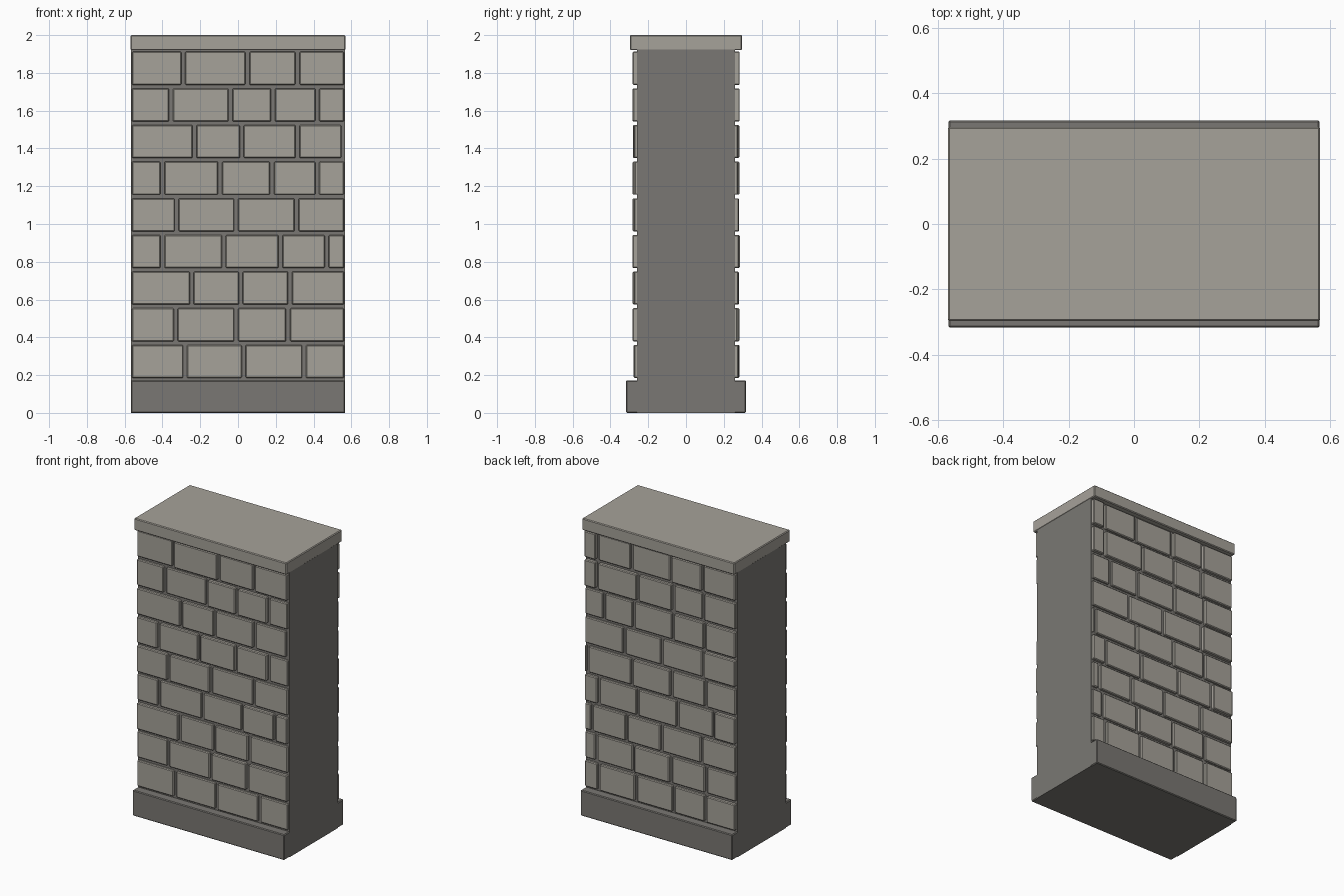
import bpy
import random

random.seed(4)
if "Cube" in bpy.data.objects:
    bpy.data.objects.remove(bpy.data.objects["Cube"], do_unlink=True)


def make_material(name, color):
    mat = bpy.data.materials.new(name)
    mat.use_nodes = True
    mat.diffuse_color = color
    mat.node_tree.nodes["Principled BSDF"].inputs["Base Color"].default_value = color
    return mat


light_stone = make_material("light_stone", (0.38, 0.36, 0.32, 1))
dark_stone = make_material("dark_stone", (0.195, 0.187, 0.172, 1))


def box(name, x, y, z, mat, bevel=0.0):
    """Box spanning the given (low, high) ranges, with optional chamfered edges."""
    ranges = (x, y, z)
    bpy.ops.mesh.primitive_cube_add(size=1, location=[sum(r) / 2 for r in ranges])
    obj = bpy.context.object
    obj.name = name
    obj.scale = [max(r) - min(r) for r in ranges]
    bpy.ops.object.transform_apply(location=False, rotation=False, scale=True)
    obj.data.materials.append(mat)
    if bevel:
        mod = obj.modifiers.new("chamfer", "BEVEL")
        mod.width = bevel
        mod.segments = 1
    return obj


half = 0.567        # half the wall width
core = 0.26         # half the core depth
width = (-half, half)

# Core, plinth and coping
box("wall_core", width, (-core, core), (0, 1.925), dark_stone)
box("plinth", width, (-0.317, 0.317), (0, 0.172), dark_stone, 0.005)
box("coping", (-half - 0.002, half + 0.002), (-0.297, 0.297), (1.92, 2), light_stone, 0.005)

# Upright joints of each course in hundredths, from the bottom up
front_joints = [
    (-28, 3, 35), (-33, -1, 26.5), (-24.5, 1.5, 27.5),
    (-40, -7.5, 22.5, 47), (-32.5, -1, 31), (-40, -9.5, 18, 42),
    (-23, 2, 31.5, 55.7), (-35.5, -4, 18.5, 42), (-29, 5, 31.5),
]
back_joints = [
    (-34, -10, 18, 46), (-34, -8, 20, 48), (-31, -1, 25, 51),
    (-40, -13, 17, 46), (-34, -8.5, 21, 54.5), (-32, -1, 27),
    (-33.5, -9.5, 20, 42), (-32, -9.5, 16.5, 47), (-32, -8, 21.5, 47),
]

# Raised stone blocks on both faces
gap = 0.02
for face, side, joints in (("front", -1, front_joints), ("back", 1, back_joints)):
    for row, course in enumerate(joints):
        low = 0.185 + row * 0.194
        edges = [-half - gap / 4] + [j / 100 for j in course] + [half + gap / 4]
        for left, right in zip(edges, edges[1:]):
            if right - left < gap * 1.3:
                continue
            depth = random.uniform(0.272, 0.285)
            box(f"{face}_block", (left + gap / 2, right - gap / 2),
                sorted((side * (core - 0.01), side * depth)),
                (low, low + 0.175), light_stone, 0.005)
